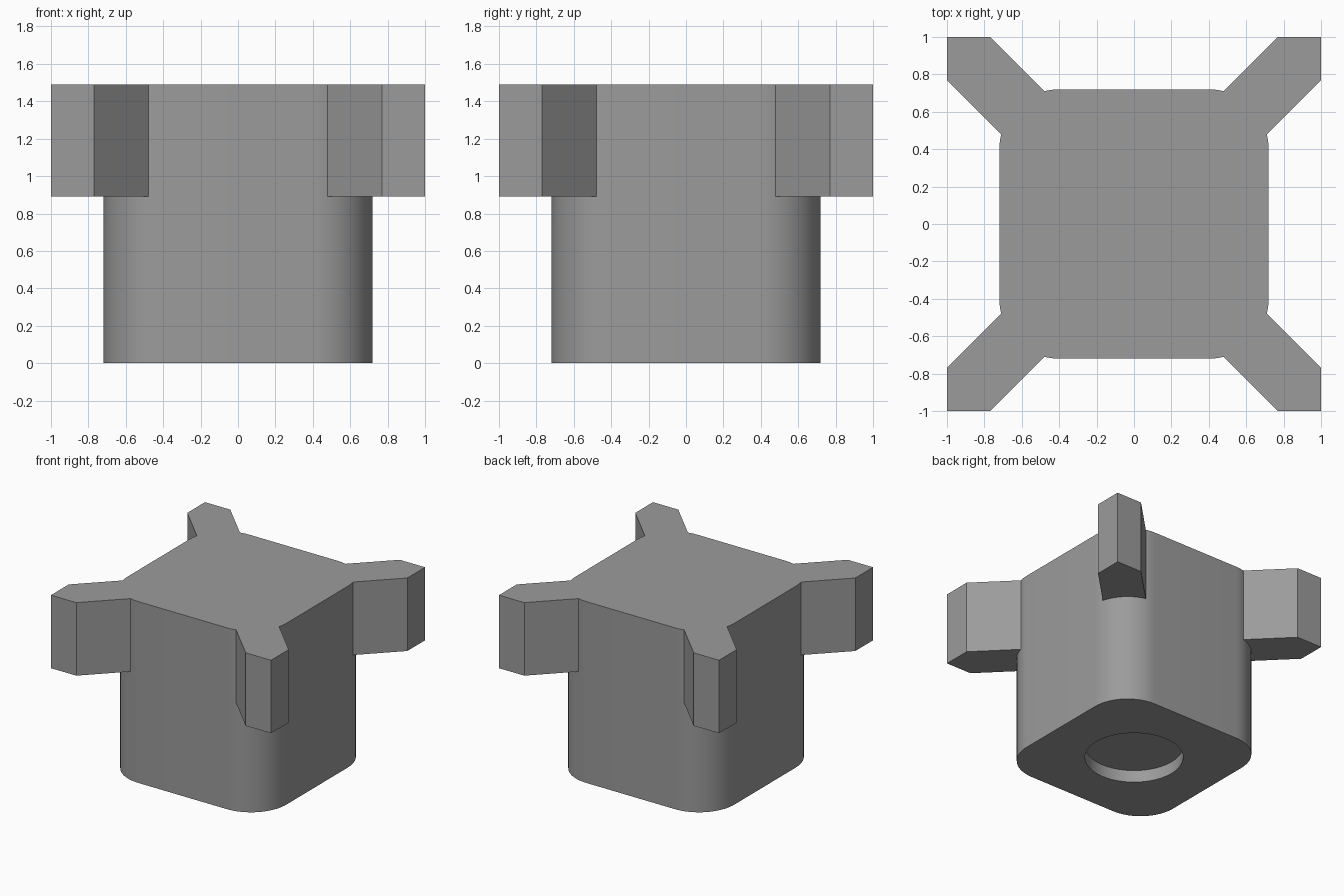
import bpy, bmesh, math

if "Cube" in bpy.data.objects:
    bpy.data.objects.remove(bpy.data.objects["Cube"])

HALF, RADIUS = 0.72, 0.32        # rounded square body
HEIGHT, FIN_BASE = 1.49, 0.89    # fins fill the upper part
FIN = 0.23                       # fin offset from the diagonal
HOLE_R, HOLE_DEPTH = 0.37, 0.10

grey = bpy.data.materials.new("plain grey")
grey.diffuse_color = (0.33, 0.33, 0.33, 1)
grey.use_nodes = True
grey.node_tree.nodes["Principled BSDF"].inputs["Base Color"].default_value = grey.diffuse_color


def prism(name, outline, z0, z1):
    """Extrude a counter-clockwise outline from z0 to z1."""
    bm = bmesh.new()
    low = [bm.verts.new((x, y, z0)) for x, y in outline]
    high = [bm.verts.new((x, y, z1)) for x, y in outline]
    bm.faces.new(low[::-1])
    bm.faces.new(high)
    n = len(outline)
    for i in range(n):
        j = (i + 1) % n
        bm.faces.new((low[i], low[j], high[j], high[i]))
    mesh = bpy.data.meshes.new(name)
    bm.to_mesh(mesh)
    bm.free()
    mesh.materials.append(grey)
    obj = bpy.data.objects.new(name, mesh)
    bpy.context.collection.objects.link(obj)
    return obj


def arc(cx, cy, r, start, sweep, steps):
    return [(cx + r * math.cos(start + sweep * i / steps),
             cy + r * math.sin(start + sweep * i / steps)) for i in range(steps + 1)]


def combine(target, tool, operation):
    mod = target.modifiers.new(operation.lower(), 'BOOLEAN')
    mod.operation, mod.solver, mod.object = operation, 'EXACT', tool
    bpy.context.view_layer.objects.active = target
    bpy.ops.object.modifier_apply(modifier=mod.name)
    bpy.data.objects.remove(tool)


# Body with rounded vertical corners
c = HALF - RADIUS
outline = []
for k, (sx, sy) in enumerate([(1, 1), (-1, 1), (-1, -1), (1, -1)]):
    outline += arc(sx * c, sy * c, RADIUS, k * math.pi / 2, math.pi / 2, 16)
body = prism("body", outline, 0, HEIGHT)

# Four diagonal corner fins with square tips
for k in range(4):
    a = k * math.pi / 2
    pts = [(0.3 + FIN, 0.3), (1, 1 - FIN), (1, 1), (1 - FIN, 1), (0.3, 0.3 + FIN)]
    pts = [(x * math.cos(a) - y * math.sin(a), x * math.sin(a) + y * math.cos(a))
           for x, y in pts]
    combine(body, prism("corner_fin", pts, FIN_BASE, HEIGHT), 'UNION')

# Shallow round recess in the underside
circle = arc(0, 0, HOLE_R, 0, math.tau, 64)[:-1]
combine(body, prism("recess_cutter", circle, -0.2, HOLE_DEPTH), 'DIFFERENCE')

body.select_set(True)
bpy.context.view_layer.objects.active = body
bpy.ops.object.shade_smooth_by_angle(angle=math.radians(30))
